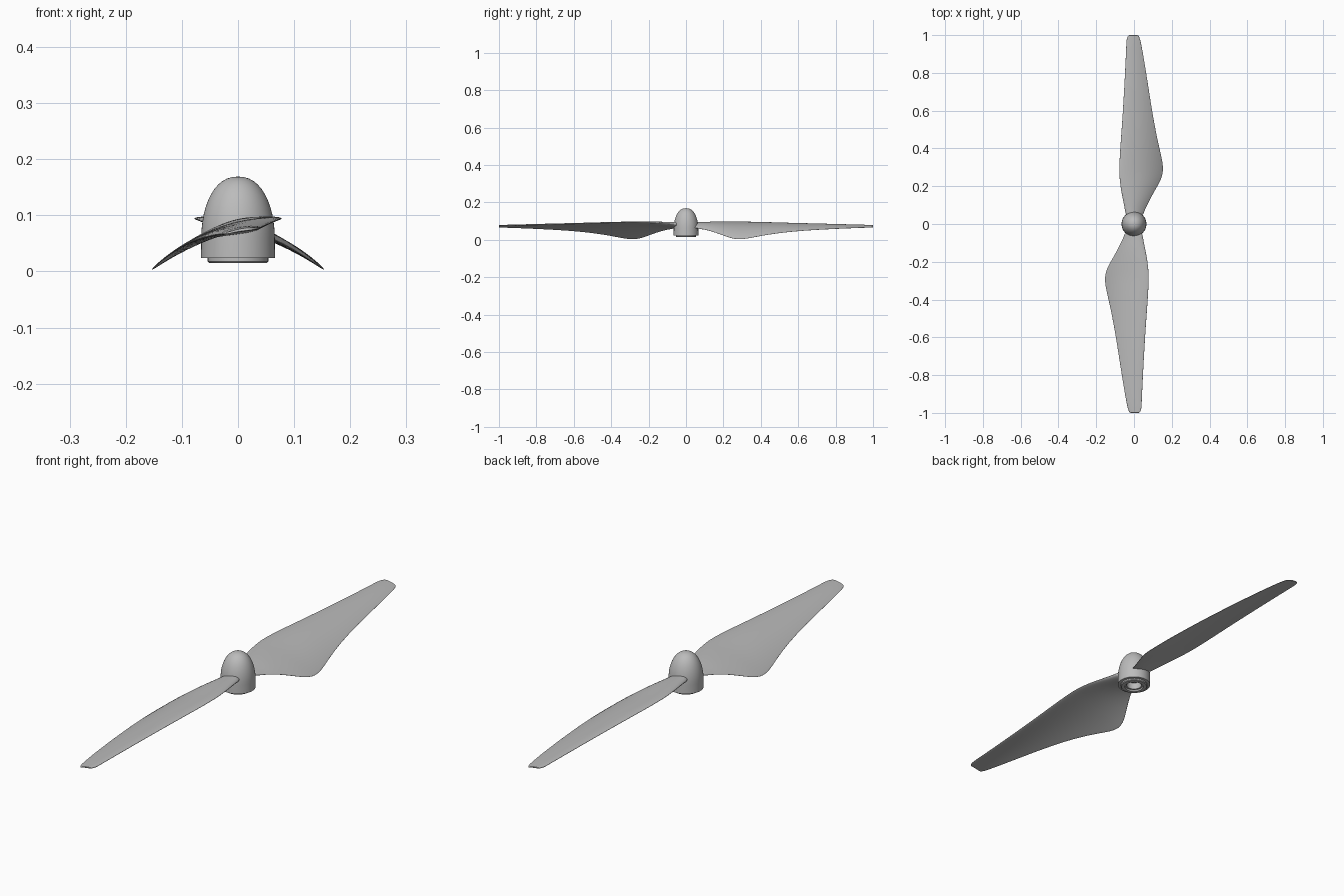
import bpy, bmesh, math
from mathutils import Vector, Matrix

cube = bpy.data.objects.get("Cube")
if cube:
    bpy.data.objects.remove(cube, do_unlink=True)

grey = bpy.data.materials.new("plain grey")
grey.use_nodes = True
colour = (0.5, 0.5, 0.5, 1)
grey.diffuse_color = colour
grey.node_tree.nodes["Principled BSDF"].inputs["Base Color"].default_value = colour


def finish(name, bm, angle):
    bmesh.ops.recalc_face_normals(bm, faces=bm.faces)
    mesh = bpy.data.meshes.new(name)
    bm.to_mesh(mesh)
    bm.free()
    mesh.materials.append(grey)
    ob = bpy.data.objects.new(name, mesh)
    bpy.context.collection.objects.link(ob)
    bpy.ops.object.select_all(action='DESELECT')
    ob.select_set(True)
    bpy.context.view_layer.objects.active = ob
    bpy.ops.object.shade_smooth_by_angle(angle=math.radians(angle))
    return ob


# Hub: lathed skirt, stepped collar and shaft recess, under a domed nose
def build_hub():
    profile = [(0, 0.05), (0.03, 0.05), (0.03, 0.022), (0.037, 0.022), (0.037, 0.015),
               (0.051, 0.015), (0.054, 0.018), (0.054, 0.024), (0.066, 0.024), (0.0655, 0.06)]
    for i in range(1, 13):
        a = i / 12 * math.pi / 2
        profile.append((0.0655 * math.cos(a) ** 0.88, 0.06 + 0.109 * math.sin(a)))
    profile[-1] = (0, 0.169)
    bm = bmesh.new()
    verts = [bm.verts.new((r, 0, z)) for r, z in profile]
    edges = [bm.edges.new(pair) for pair in zip(verts, verts[1:])]
    bmesh.ops.spin(bm, geom=verts + edges, cent=(0, 0, 0), axis=(0, 0, 1),
                   angle=math.tau, steps=48)
    bmesh.ops.remove_doubles(bm, verts=bm.verts, dist=0.0001)
    finish("hub", bm, 35)


# Blade stations: y, leading x, leading z, trailing x, trailing z, camber, thickness
STATIONS = [
    (0.035, -0.042, 0.084, 0.045, 0.066, 0.004, 0.026),
    (0.07, -0.047, 0.085, 0.055, 0.060, 0.006, 0.024),
    (0.12, -0.057, 0.088, 0.079, 0.051, 0.010, 0.021),
    (0.18, -0.069, 0.092, 0.112, 0.031, 0.015, 0.018),
    (0.23, -0.076, 0.094, 0.142, 0.011, 0.019, 0.016),
    (0.28, -0.079, 0.095, 0.157, 0.000, 0.021, 0.014),
    (0.34, -0.077, 0.094, 0.150, 0.008, 0.019, 0.013),
    (0.42, -0.072, 0.092, 0.130, 0.025, 0.015, 0.012),
    (0.55, -0.062, 0.088, 0.104, 0.043, 0.010, 0.010),
    (0.70, -0.053, 0.084, 0.080, 0.054, 0.007, 0.009),
    (0.85, -0.045, 0.080, 0.057, 0.061, 0.005, 0.007),
    (0.95, -0.041, 0.078, 0.039, 0.065, 0.003, 0.006),
    (0.985, -0.039, 0.077, 0.031, 0.066, 0.002, 0.005),
    (0.998, -0.030, 0.076, 0.023, 0.067, 0.002, 0.004),
    (1.0, -0.027, 0.076, 0.020, 0.067, 0.002, 0.003),
]


def section(y, lx, lz, tx, tz, camber, thick):
    lead, trail = Vector((lx, y, lz)), Vector((tx, y, tz))
    along = (trail - lead).normalized()
    up = Vector((-along.z, 0, along.x))
    n = 9
    points = []
    for side in (1, -1):
        for i in range(n):
            t = 0.5 - 0.5 * math.cos(math.pi * (i + 0.15) / (n - 0.7))
            half = thick * 0.5 * (2.4 * math.sqrt(t) * (1 - t) ** 0.9) / 0.92 + 0.0009
            bow = camber * 4 * t * (1 - t)
            points.append(lead.lerp(trail, t) + up * (bow + side * half))
    return points[:n] + points[n:][::-1]


def build_blade(name, turn):
    bm = bmesh.new()
    rings = [[bm.verts.new(p) for p in section(*s)] for s in STATIONS]
    for a, b in zip(rings, rings[1:]):
        for i in range(len(a)):
            j = (i + 1) % len(a)
            bm.faces.new((a[i], a[j], b[j], b[i]))
    bm.faces.new(rings[0])
    bm.faces.new(rings[-1])
    bm.transform(Matrix.Rotation(turn, 4, 'Z'))
    ob = finish(name, bm, 180)
    sub = ob.modifiers.new("smooth surface", 'SUBSURF')
    sub.levels = sub.render_levels = 2


build_hub()
build_blade("back_blade", 0)
build_blade("front_blade", math.pi)
